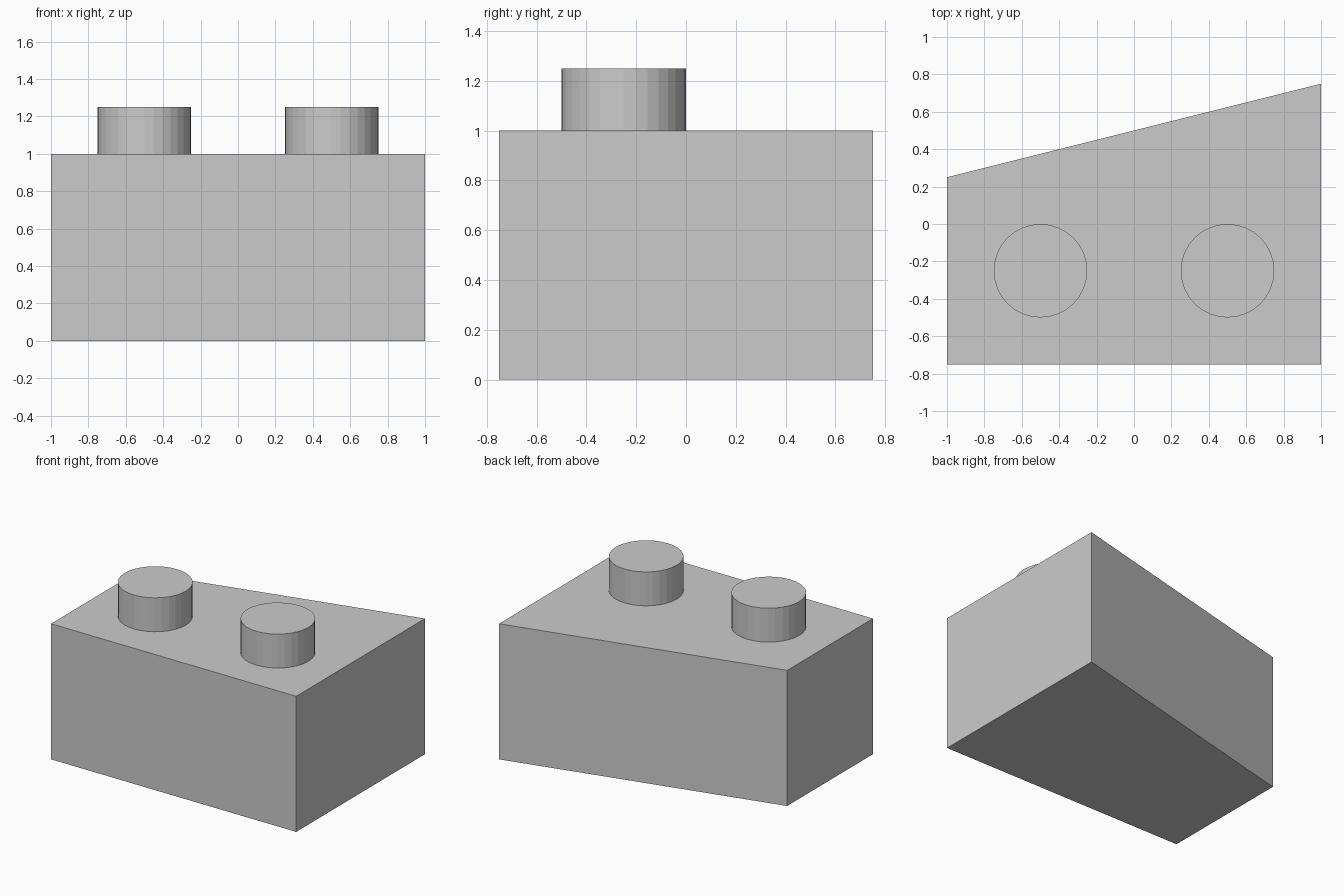
import bpy
import bmesh

default = bpy.data.objects.get("Cube")
if default:
    bpy.data.objects.remove(default, do_unlink=True)

# Single light grey
grey = bpy.data.materials.new("light_grey")
grey.use_nodes = True
colour = (0.6, 0.6, 0.6, 1)
grey.diffuse_color = colour
grey.node_tree.nodes["Principled BSDF"].inputs["Base Color"].default_value = colour


def finish(name, bm):
    mesh = bpy.data.meshes.new(name)
    bmesh.ops.recalc_face_normals(bm, faces=bm.faces)
    bm.to_mesh(mesh)
    bm.free()
    mesh.materials.append(grey)
    obj = bpy.data.objects.new(name, mesh)
    bpy.context.collection.objects.link(obj)
    return obj


# Block with a slanted back wall, extruded from its plan outline
bm = bmesh.new()
outline = [(-1, -0.75), (1, -0.75), (1, 0.75), (-1, 0.25)]
base = bm.faces.new([bm.verts.new((x, y, 0)) for x, y in outline])
result = bmesh.ops.extrude_face_region(bm, geom=[base], use_keep_orig=True)
top = [v for v in result["geom"] if isinstance(v, bmesh.types.BMVert)]
bmesh.ops.translate(bm, verts=top, vec=(0, 0, 1))
finish("block", bm)

# Two faceted round studs on the top
for name, x in (("right_stud", -0.5), ("left_stud", 0.5)):
    bm = bmesh.new()
    bmesh.ops.create_cone(bm, cap_ends=True, segments=32,
                          radius1=0.25, radius2=0.25, depth=0.25)
    stud = finish(name, bm)
    stud.location = (x, -0.25, 1.125)
